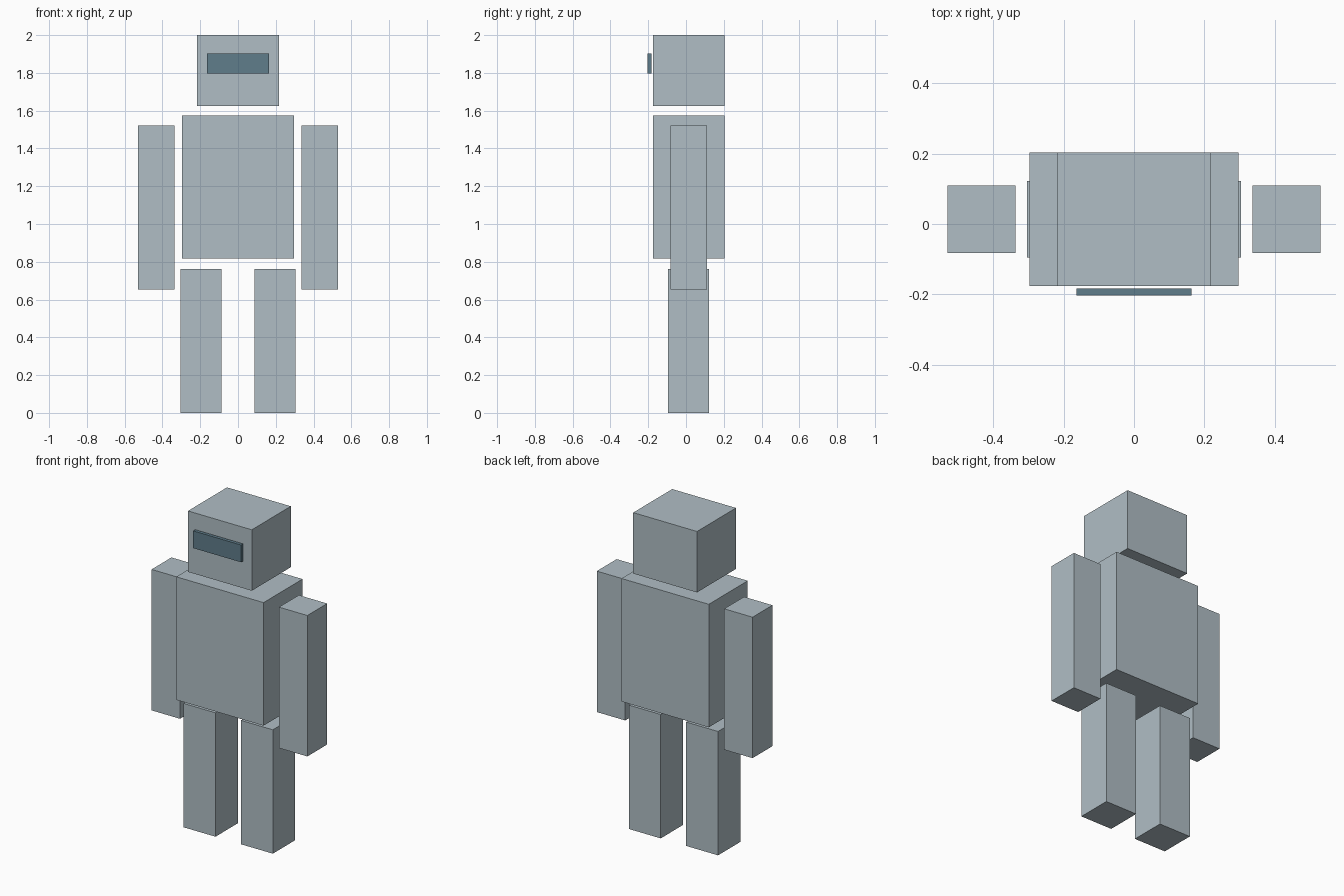
import bpy

cube = bpy.data.objects.get("Cube")
if cube:
    bpy.data.objects.remove(cube, do_unlink=True)


def make_material(name, rgb):
    mat = bpy.data.materials.new(name)
    mat.use_nodes = True
    color = (*rgb, 1.0)
    mat.diffuse_color = color
    mat.node_tree.nodes["Principled BSDF"].inputs["Base Color"].default_value = color
    return mat


def add_box(name, center, size, mat):
    bpy.ops.mesh.primitive_cube_add(size=1, location=center)
    obj = bpy.context.object
    obj.name = name
    obj.scale = size
    bpy.ops.object.transform_apply(location=False, rotation=False, scale=True)
    obj.data.materials.append(mat)
    return obj


body_grey = make_material("pale blue grey", (0.434, 0.515, 0.558))
visor_blue = make_material("slate blue", (0.117, 0.205, 0.258))

# All body blocks share one depth centre; the visor sits in front of it
MID_Y = 0.0135

# Head, visor and torso
add_box("head", (0, MID_Y, 1.8125), (0.434, 0.379, 0.375), body_grey)
add_box("visor", (0, -0.193, 1.849), (0.326, 0.02, 0.106), visor_blue)
add_box("torso", (0, MID_Y, 1.195), (0.594, 0.379, 0.757), body_grey)

# Mirrored limbs
for side, sign in (("left", 1), ("right", -1)):
    add_box(side + "_arm", (sign * 0.4335, MID_Y, 1.0875), (0.193, 0.193, 0.867), body_grey)
    add_box(side + "_leg", (sign * 0.195, MID_Y, 0.381), (0.217, 0.217, 0.762), body_grey)
